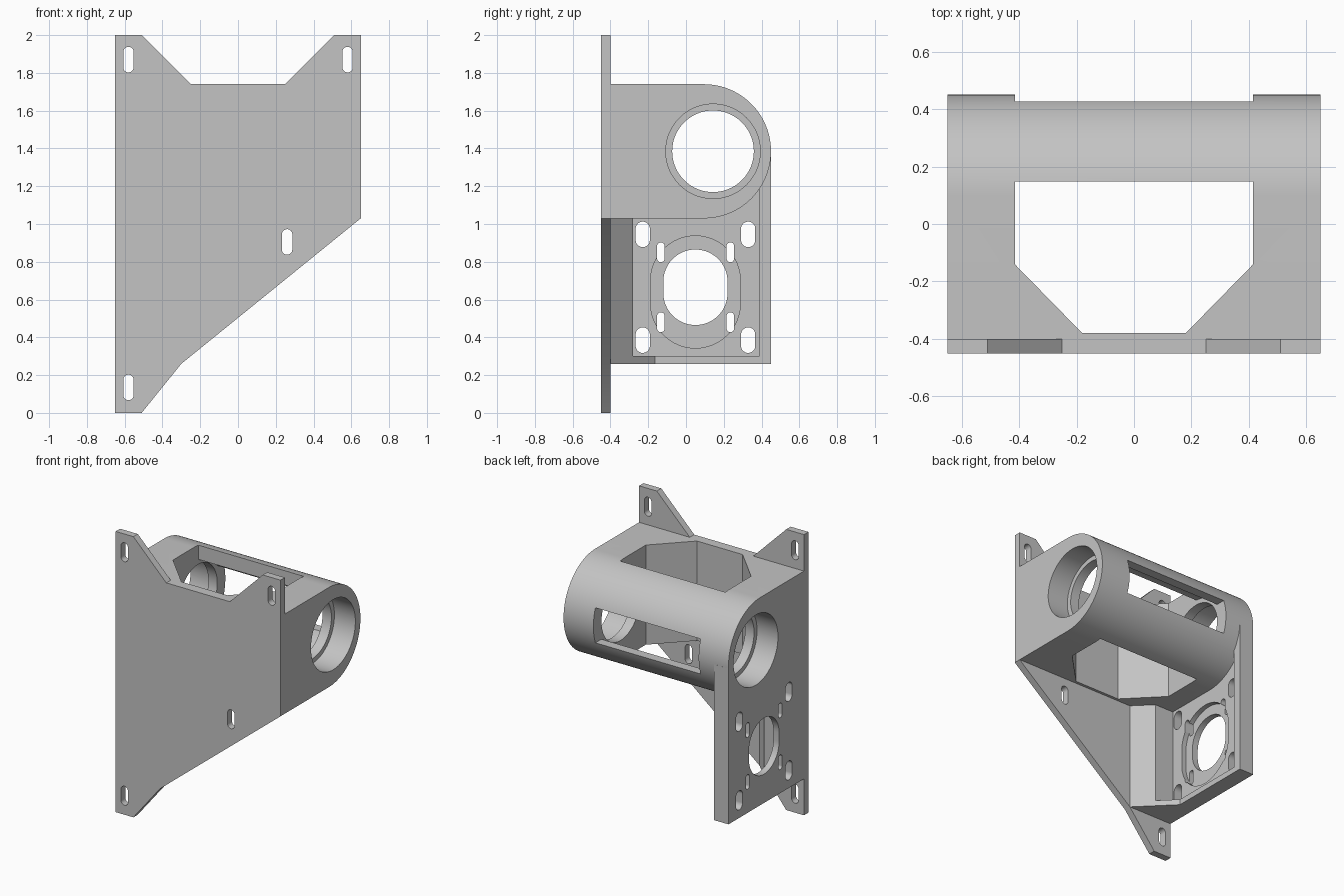
import bpy, bmesh, math

if "Cube" in bpy.data.objects:
    bpy.data.objects.remove(bpy.data.objects["Cube"])

grey = bpy.data.materials.new("plain grey")
grey.diffuse_color = (0.55, 0.55, 0.55, 1)
grey.use_nodes = True
grey.node_tree.nodes["Principled BSDF"].inputs["Base Color"].default_value = grey.diffuse_color


def prism(name, pts, axis, lo, hi):
    """Extrude a 2D profile along an axis: x -> (y, z), y -> (x, z), z -> (x, y)."""
    place = {'x': lambda u, v, w: (w, u, v),
             'y': lambda u, v, w: (u, w, v),
             'z': lambda u, v, w: (u, v, w)}[axis]
    bm = bmesh.new()
    a = [bm.verts.new(place(u, v, lo)) for u, v in pts]
    b = [bm.verts.new(place(u, v, hi)) for u, v in pts]
    bm.faces.new(a)
    bm.faces.new(b[::-1])
    n = len(pts)
    for i in range(n):
        j = (i + 1) % n
        bm.faces.new((a[i], b[i], b[j], a[j]))
    bmesh.ops.recalc_face_normals(bm, faces=bm.faces)
    me = bpy.data.meshes.new(name)
    bm.to_mesh(me)
    bm.free()
    me.materials.append(grey)
    ob = bpy.data.objects.new(name, me)
    bpy.context.collection.objects.link(ob)
    return ob


def rect(u0, u1, v0, v1):
    return [(u0, v0), (u1, v0), (u1, v1), (u0, v1)]


def slot(cu, cv, w, h, n=32):
    """Upright rounded slot; a circle when w equals h."""
    r, s = w / 2, (h - w) / 2
    if s < 1e-6:
        return [(cu + r * math.cos(2 * math.pi * i / 96),
                 cv + r * math.sin(2 * math.pi * i / 96)) for i in range(96)]
    return [(cu + r * math.cos(math.pi * (k + i / n)),
             cv + (s if k == 0 else -s) + r * math.sin(math.pi * (k + i / n)))
            for k in (0, 1) for i in range(n + 1)]


def combine(target, other, op):
    mod = target.modifiers.new("combine", 'BOOLEAN')
    mod.operation, mod.solver, mod.object = op, 'EXACT', other
    bpy.context.view_layer.objects.active = target
    bpy.ops.object.modifier_apply(modifier=mod.name)
    bpy.data.objects.remove(other, do_unlink=True)


def cut(target, pts, axis, lo, hi):
    combine(target, prism("cutter", pts, axis, lo, hi), 'DIFFERENCE')


# Front mounting plate with four slots
plate = prism("mounting_bracket",
              [(-.65, 0), (-.51, 0), (-.30, .26), (.65, 1.03), (.65, 2), (.51, 2),
               (.25, 1.74), (-.25, 1.74), (-.51, 2), (-.65, 2)], 'y', -.45, -.40)
for x, z in ((-.58, 1.87), (.58, 1.87), (-.58, .135), (.26, .905)):
    cut(plate, slot(x, z, .055, .135), 'y', -.6, -.3)

# Motor wall with corner gusset, inner pocket, pilot recess and bolt slots
wall = prism("motor_wall", [(-.65, -.40), (-.30, -.40), (-.535, -.165),
                            (-.535, .45), (-.65, .45)], 'z', .26, 1.37)
cut(wall, rect(-.28, .39, .30, 1.6), 'x', -.57, -.2)
cut(wall, slot(.05, .64, .476, .594), 'x', -.605, -.3)
cut(wall, slot(.05, .665, .34, .40), 'x', -.8, -.3)
for s in (-1, 1):
    for t in (-1, 1):
        cut(wall, slot(.05 + .279 * s, .665 + .28 * t, .075, .135), 'x', -.8, -.3)
        cut(wall, slot(.051 + .184 * s, .665 + .185 * t, .04, .105), 'x', -.8, -.3)

# Upper bearing housing with rounded back
arc = [(.095 + .355 * math.cos(math.pi * (i / 64 - .5)),
        1.385 + .355 * math.sin(math.pi * (i / 64 - .5))) for i in range(65)]
housing = prism("bearing_housing", [(-.42, 1.03)] + arc + [(-.42, 1.74)], 'x', -.65, .65)

body = plate
combine(body, housing, 'UNION')
combine(body, wall, 'UNION')

# Vertical opening, bearing bores and rear window
cut(body, [(-.415, .148), (.415, .148), (.415, -.14), (.18, -.38),
           (-.18, -.38), (-.415, -.14)], 'z', .9, 1.9)
cut(body, slot(.143, 1.385, .432, .432), 'x', -.9, .9)
cut(body, slot(.143, 1.385, .50, .50), 'x', .485, .9)
cut(body, slot(.143, 1.385, .50, .50), 'x', -.9, -.485)
cut(body, slot(.143, 1.385, .50, .50), 'x', -.415, .415)
cut(body, rect(-.415, .415, 1.26, 1.51), 'y', .1, .7)

# One material throughout; smooth curves, crisp edges
body.data.materials.clear()
body.data.materials.append(grey)
for p in body.data.polygons:
    p.material_index = 0
bpy.ops.object.select_all(action='DESELECT')
body.select_set(True)
bpy.context.view_layer.objects.active = body
bpy.ops.object.shade_smooth_by_angle(angle=math.radians(30))
